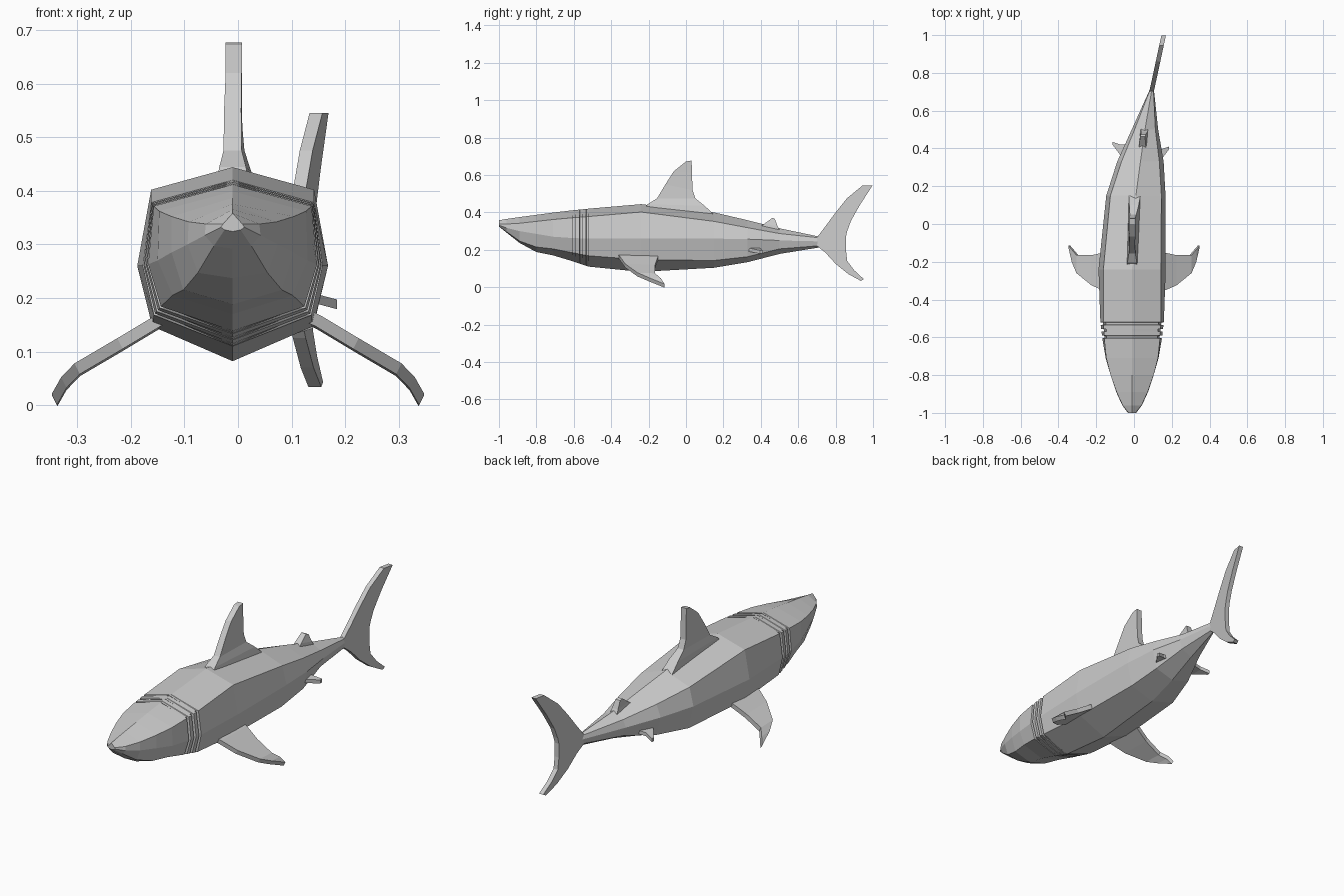
import bpy, bmesh
from mathutils import Vector


def loft(name, rings):
    """Skin a list of equal-length point rings and cap both ends."""
    bm = bmesh.new()
    vs = [[bm.verts.new(p) for p in r] for r in rings]
    n = len(vs[0])
    for a, b in zip(vs, vs[1:]):
        for i in range(n):
            j = (i + 1) % n
            bm.faces.new((a[i], a[j], b[j], b[i]))
    bm.faces.new(vs[0])
    bm.faces.new(vs[-1])
    bmesh.ops.recalc_face_normals(bm, faces=bm.faces)
    me = bpy.data.meshes.new(name)
    bm.to_mesh(me)
    bm.free()
    ob = bpy.data.objects.new(name, me)
    bpy.context.collection.objects.link(ob)
    return ob


def fin(name, sections):
    """Box-section fin: each section is leading point, trailing point, thickness vector."""
    rings = []
    for lead, trail, t in sections:
        l, r, t = Vector(lead), Vector(trail), Vector(t) / 2
        rings.append([l - t, l + t, r + t, r - t])
    return loft(name, rings)


def body_ring(y, cx, top, shoulder, mid, low, bottom):
    (sx, sz), (mx, mz), (lx, lz) = shoulder, mid, low
    right = [(sx, sz), (mx, mz), (lx, lz)]
    pts = [(0, top)] + right + [(0, bottom)] + [(-x, z) for x, z in reversed(right)]
    return [(cx + x, y, z) for x, z in pts]


# body, eight-sided, with the rear swung to one side
head = [
    (-1.0, -.01, .358, (.018, .338), (.022, .332), (.015, .327), .324),
    (-.96, -.01, .365, (.05, .338), (.052, .317), (.035, .297), .292),
    (-.89, -.01, .375, (.082, .342), (.084, .30), (.065, .247), .237),
    (-.80, -.01, .387, (.114, .352), (.114, .285), (.092, .215), .188),
    (-.71, -.01, .399, (.137, .362), (.14, .27), (.112, .205), .17),
    (-.61, -.01, .411, (.147, .371), (.157, .263), (.133, .185), .14),
]
trunk = [
    (-.52, -.01, .42, (.152, .378), (.168, .26), (.147, .168), .11),
    (-.24, -.01, .444, (.152, .402), (.178, .26), (.15, .147), .082),
    (.15, .01, .40, (.135, .352), (.157, .26), (.13, .143), .104),
    (.33, .034, .358, (.10, .318), (.123, .257), (.10, .163), .134),
    (.50, .058, .315, (.055, .287), (.07, .25), (.055, .205), .178),
    (.715, .095, .27, (.008, .264), (.01, .245), (.008, .222), .213),
]
# gill slits pinched into the flanks
gills = []
for y0 in (-.605, -.57, -.535):
    for dy, depth in ((0, 0), (.002, .013), (.013, .013), (.015, 0)):
        y = y0 + dy
        f = (y + .61) / .09
        mix = lambda a, b: a + (b - a) * f
        a, b = head[-1], trunk[0]
        side = [(mix(p[0], q[0]) - depth, mix(p[1], q[1])) for p, q in zip(a[3:6], b[3:6])]
        gills.append((y, -.01, mix(a[2], b[2]), *side, mix(a[6], b[6])))
loft("body", [body_ring(*s) for s in head + gills + trunk])

# main dorsal fin
fin("dorsal_fin", [
    ((-.01, -.24, .40), (.005, .17, .37), (.065, 0, 0)),
    ((-.01, -.205, .444), (.0, .10, .435), (.05, 0, 0)),
    ((-.01, -.155, .475), (-.005, .05, .475), (.034, 0, 0)),
    ((-.01, -.11, .55), (-.008, .035, .52), (.032, 0, 0)),
    ((-.008, -.065, .62), (-.008, .032, .61), (.03, 0, 0)),
    ((-.008, 0, .672), (-.008, .03, .677), (.03, 0, 0)),
])
# small rear dorsal fin
fin("rear_dorsal_fin", [
    ((.045, .39, .32), (.055, .51, .29), (.04, 0, 0)),
    ((.045, .42, .34), (.055, .49, .325), (.034, 0, 0)),
    ((.045, .462, .371), (.05, .475, .365), (.026, 0, 0)),
])


# tail fin, following the bend of the body
def tail(y, z):
    return (.095 + (y - .71) * .215, y, z)


lobes = [
    (.935, .034, .951, .043), (.868, .07, .90, .09), (.80, .125, .862, .14),
    (.745, .185, .855, .20), (.70, .222, .855, .23), (.70, .266, .855, .27),
    (.745, .325, .862, .30), (.80, .40, .882, .355), (.86, .475, .93, .44),
    (.945, .545, .998, .545),
]
fin("tail_fin", [(tail(a, b), tail(c, d), (.024, 0, 0)) for a, b, c, d in lobes])

# paired pectoral fins and small pelvic fins
pectoral = [
    (.10, -.375, -.15, .18), (.15, -.355, -.15, .157), (.22, -.325, -.165, .115),
    (.30, -.26, -.165, .068), (.325, -.20, -.135, .042), (.342, -.125, -.115, .012),
]
for side, label in ((1, "left"), (-1, "right")):
    fin(label + "_pectoral_fin",
        [((side * x, a, z), (side * x, b, z - .004), (side * .01, 0, .02))
         for x, a, b, z in pectoral])
    dx, dy = (.035, 0) if side > 0 else (.036, .025)
    fin(label + "_pelvic_fin",
        [((dx + side * x, a + dy, z), (dx + side * x, b + dy, z), (0, 0, .018))
         for x, a, b, z in ((.06, .30, .40, .205), (.105, .335, .395, .20),
                            (.15, .395, .41, .188))])
